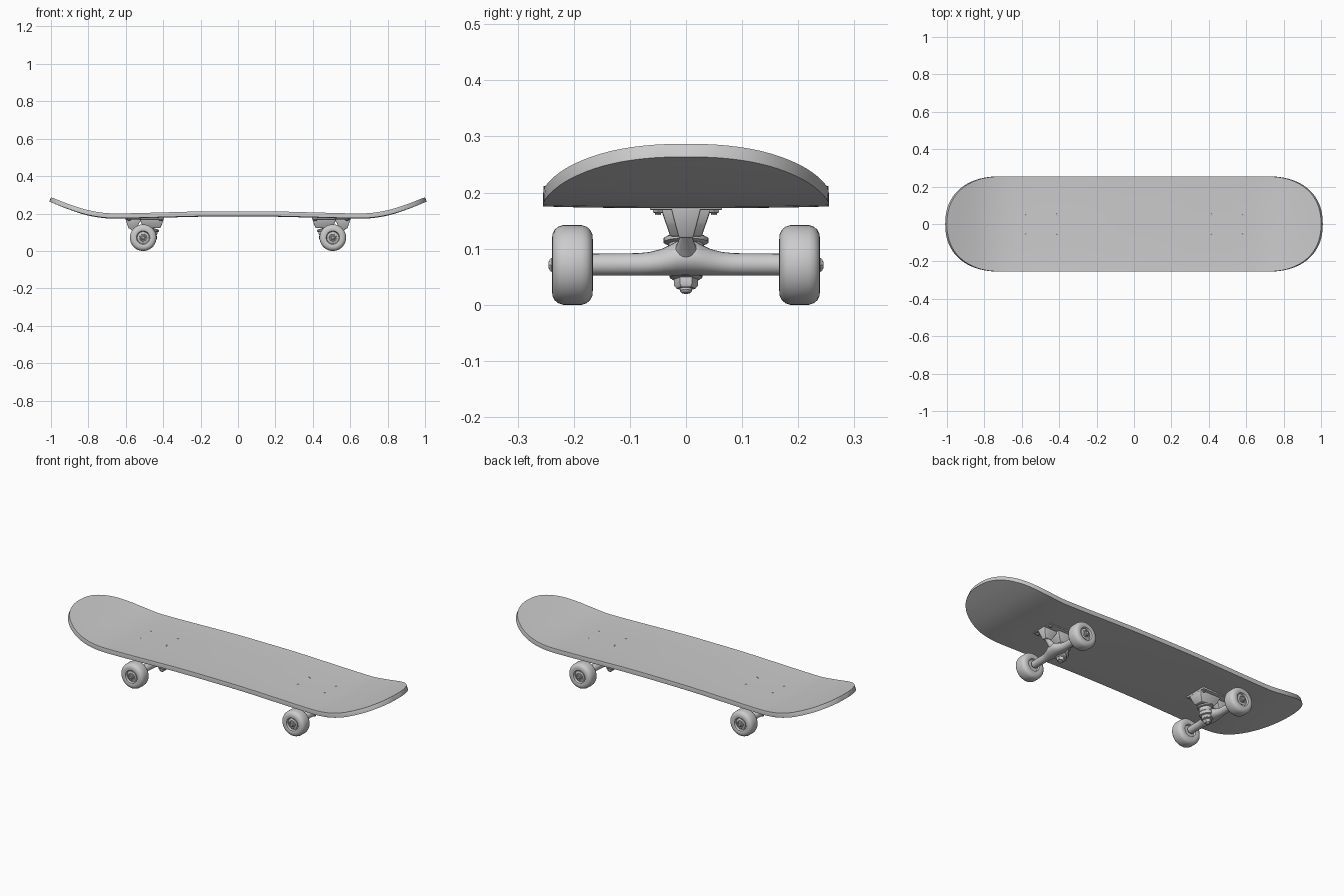
import bpy, bmesh, math
from mathutils import Vector

if "Cube" in bpy.data.objects:
    bpy.data.objects.remove(bpy.data.objects["Cube"])


def finish(bm, name, angle=35):
    bmesh.ops.recalc_face_normals(bm, faces=bm.faces)
    me = bpy.data.meshes.new(name)
    bm.to_mesh(me)
    bm.free()
    ob = bpy.data.objects.new(name, me)
    bpy.context.collection.objects.link(ob)
    bpy.ops.object.select_all(action='DESELECT')
    ob.select_set(True)
    bpy.context.view_layer.objects.active = ob
    bpy.ops.object.shade_smooth_by_angle(angle=math.radians(angle))
    return ob


def loft(name, rings, bevel=0, angle=35):
    bm = bmesh.new()
    rows = [[bm.verts.new(p) for p in ring] for ring in rings]
    n = len(rows[0])
    for a, b in zip(rows, rows[1:]):
        for i in range(n):
            bm.faces.new((a[i], a[(i + 1) % n], b[(i + 1) % n], b[i]))
    bm.faces.new(rows[0])
    bm.faces.new(rows[-1])
    if bevel:
        bmesh.ops.recalc_face_normals(bm, faces=bm.faces)
        bmesh.ops.bevel(bm, geom=bm.edges[:], offset=bevel, segments=2,
                        profile=0.5, affect='EDGES')
    return finish(bm, name, angle)


def lathe(name, origin, axis, profile, n=32):
    # profile points are (radius, distance along the axis)
    q = Vector(axis).to_track_quat('Z', 'Y')
    o = Vector(origin)
    return loft(name, [[o + q @ Vector((r * math.cos(2 * math.pi * i / n),
                                        r * math.sin(2 * math.pi * i / n), t))
                        for i in range(n)] for r, t in profile])


def rect(x0, x1, w, z):
    return [Vector(p) for p in ((x0, -w, z), (x1, -w, z), (x1, w, z), (x0, w, z))]


# deck: side curve and rounded outline
CURVE = [(0, .209), (.2, .208), (.4, .203), (.6, .198), (.7, .199),
         (.8, .215), (.9, .247), (1.0, .287), (1.1, .327)]


def deck_z(x):
    x = abs(x)
    i = max(k for k in range(len(CURVE) - 1) if CURVE[k][0] <= x)
    i = min(i, len(CURVE) - 3)
    slope = lambda k: 0 if k == 0 else ((CURVE[k + 1][1] - CURVE[k - 1][1])
                                        / (CURVE[k + 1][0] - CURVE[k - 1][0]))
    (xa, za), (xb, zb) = CURVE[i], CURVE[i + 1]
    h = xb - xa
    t = (x - xa) / h
    return ((2*t**3 - 3*t*t + 1) * za + (t**3 - 2*t*t + t) * h * slope(i)
            + (3*t*t - 2*t**3) * zb + (t**3 - t*t) * h * slope(i + 1))


half = [(.71 * i / 20, .254) for i in range(21)]
for k in range(1, 21):
    s = math.sin(math.pi / 2 * k / 20)
    half.append((.71 + .29 * s, .254 * (max(0, 1 - s ** 2.25)) ** (1 / 2.25)))
stations = [(-x, w) for x, w in reversed(half[1:])] + half
bm = bmesh.new()
rows = []
for x, w in stations:
    row = []
    for j in range(25):
        y = w * math.sin(math.pi / 2 * (j - 12) / 12)
        dish = .003 * (abs(y) / .254) ** 3
        row.append(bm.verts.new((x, y, deck_z(x) + dish)))
    rows.append(row)
for a, b in zip(rows, rows[1:]):
    for j in range(24):
        bm.faces.new((a[j], b[j], b[j + 1], a[j + 1]))
bmesh.ops.remove_doubles(bm, verts=bm.verts, dist=1e-5)
deck = finish(bm, "deck")
if deck.data.polygons[len(deck.data.polygons) // 2].normal.z < 0:
    deck.data.flip_normals()
m = deck.modifiers.new("thickness", 'SOLIDIFY')
m.thickness, m.offset = .025, -1
m = deck.modifiers.new("rounded_edge", 'BEVEL')
m.width, m.segments, m.limit_method, m.angle_limit = .006, 3, 'ANGLE', math.radians(50)

truck = []
add = truck.append
AX, AZ = .507, .071

# base plate, kingpin block and pivot housing
add(loft("base_plate", [rect(.395, .603, .066, .182), rect(.397, .601, .064, .169)], .002))
add(loft("kingpin_block", [rect(.397, .525, .045, .172), rect(.405, .515, .036, .145),
                           rect(.416, .500, .028, .122)], .003))
add(loft("pivot_housing", [rect(.515, .602, .027, .172), rect(.545, .585, .013, .119)], .003))

# hanger: sections along y of (y, centre x, half depth, top z)
half_hanger = [(.0, .507, .040, .116), (.015, .507, .039, .114), (.028, .507, .036, .107),
               (.045, .507, .030, .099), (.065, .507, .024, .094), (.085, .507, .0205, .092),
               (.166, .507, .020, .091)]
secs = [(-y, x, d, z) for y, x, d, z in reversed(half_hanger[1:])] + half_hanger
rings = []
for y, cx, d, top in secs:
    cz, rz = (top + .052) / 2, (top - .052) / 2
    rings.append([Vector((cx + d * math.cos(a), y, cz + rz * math.sin(a)))
                  for a in (2 * math.pi * i / 24 for i in range(24))])
add(loft("hanger", rings))
add(lathe("pivot_arm", (.515, 0, .085), (.055, 0, .04),
          [(.026, 0), (.016, .035), (.011, .06), (.009, .072)], 20))

# kingpin stack: washers, bushings, ring and nut along a tilted axis
KO, KA = (.4585, 0, .125), (.2, 0, -.98)
add(lathe("upper_washer", KO, KA, [(.033, .003), (.040, .007), (.040, .014), (.034, .017)]))
add(lathe("upper_bushing", KO, KA, [(.029, .015), (.033, .022), (.033, .032), (.029, .038)]))
add(lathe("hanger_ring", KO, KA, [(.030, .037), (.036, .041), (.036, .056), (.030, .060)]))
add(lathe("lower_bushing", KO, KA, [(.024, .058), (.027, .063), (.027, .073)]))
add(lathe("lower_washer", KO, KA, [(.025, .071), (.029, .074), (.029, .078), (.024, .081)]))
add(lathe("kingpin_nut", KO, KA, [(.021, .080), (.021, .093), (.017, .098)], 6))
add(lathe("kingpin", KO, KA, [(.011, 0), (.011, .102), (.008, .106)], 16))

# axle
add(lathe("axle", (AX, -.245, AZ), (0, 1, 0),
          [(.006, 0), (.009, .003), (.009, .487), (.006, .490)], 16))

# wheels with recessed core, bearing and axle nut
wheel = [(.012, .012), (.030, .012), (.034, .002), (.044, 0), (.055, .001), (.063, .005),
         (.068, .011), (.071, .020), (.071, .053), (.068, .062), (.063, .068), (.055, .072),
         (.044, .073), (.036, .071), (.032, .061), (.012, .061)]
for side, s in (("left", -1), ("right", 1)):
    o, d = (AX, s * .166, AZ), (0, s, 0)
    add(lathe("wheel_" + side, o, d, wheel, 48))
    add(lathe("bearing_" + side, o, d, [(.028, .055), (.028, .065), (.025, .067),
                                        (.020, .067), (.019, .064), (.016, .064),
                                        (.015, .069), (.010, .069)]))
    add(lathe("axle_nut_" + side, o, d, [(.014, .066), (.014, .074), (.011, .077)], 6))

# mounting bolts
for x in (.413, .583):
    for y in (-.05, .05):
        z = deck_z(x)
        add(lathe("bolt_head", (x, y, z - .006), (0, 0, 1),
                  [(.009, 0), (.009, .0065), (.005, .0072), (.004, .005)], 16))
        add(lathe("bolt_nut", (x, y, .172), (0, 0, -1),
                  [(.010, 0), (.010, .007), (.006, .009), (.006, .012)], 6))

# second truck: turned half a circle about the centre
for ob in truck:
    twin = ob.copy()
    twin.name = "rear_" + ob.name
    twin.rotation_euler.z = math.pi
    bpy.context.collection.objects.link(twin)
    ob.name = "front_" + ob.name
